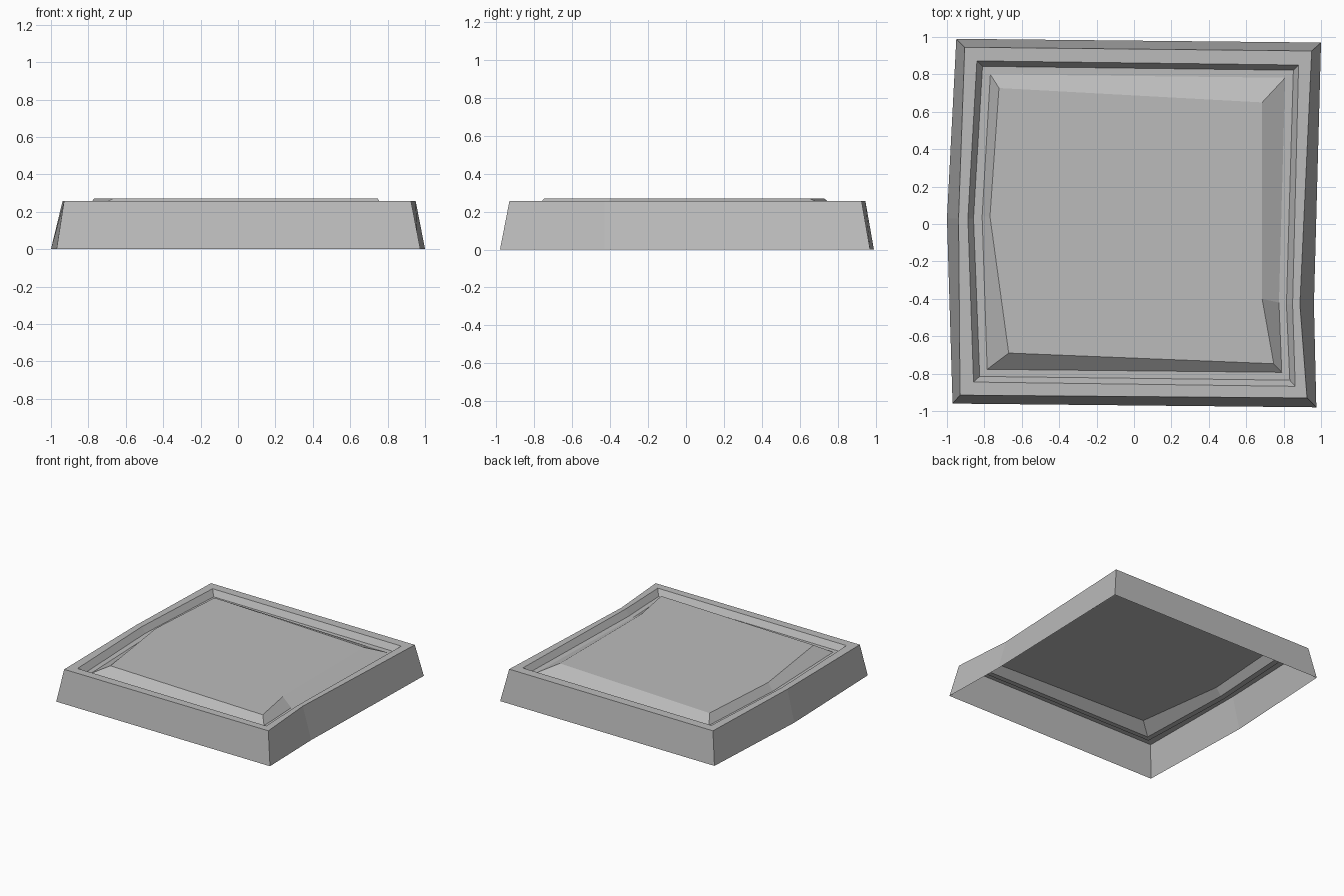
import bpy
import bmesh

cube = bpy.data.objects.get("Cube")
if cube:
    bpy.data.objects.remove(cube, do_unlink=True)


def make_material(name, colour):
    material = bpy.data.materials.new(name)
    material.use_nodes = True
    material.diffuse_color = colour
    shader = material.node_tree.nodes["Principled BSDF"]
    shader.inputs["Base Color"].default_value = colour
    shader.inputs["Roughness"].default_value = 0.9
    return material


def loft(name, rings, material, capped=False):
    """Join six-sided outlines, given as (height, points), into an open shell."""
    bm = bmesh.new()
    loops = [[bm.verts.new((x, y, height)) for x, y in outline]
             for height, outline in rings]
    for lower, upper in zip(loops, loops[1:]):
        for i in range(len(lower)):
            j = (i + 1) % len(lower)
            bm.faces.new((lower[i], lower[j], upper[j], upper[i]))
    if capped:
        bm.faces.new(loops[-1])
    bm.normal_update()
    mesh = bpy.data.meshes.new(name)
    bm.to_mesh(mesh)
    bm.free()
    mesh.materials.append(material)
    part = bpy.data.objects.new(name, mesh)
    bpy.context.collection.objects.link(part)
    return part


# Irregular outlines, counter-clockwise: front left, front right,
# right bend, back right, back left, left bend
wall_foot = [(-.97, -.96), (.975, -.98), (.962, -.43), (1, .97), (-.95, .99), (-1, .03)]
wall_top = [(-.93, -.915), (.925, -.93), (.887, -.43), (.95, .925), (-.905, .945), (-.938, .03)]
rim_inner = [(-.858, -.845), (.862, -.868), (.848, -.43), (.88, .85), (-.84, .872), (-.888, .03)]
groove_outer = [(-.825, -.815), (.833, -.835), (.815, -.43), (.852, .822), (-.81, .843), (-.858, .03)]
panel_foot = [(-.785, -.777), (.79, -.793), (.775, -.42), (.808, .782), (-.768, .80), (-.812, .04)]
panel_top = [(-.67, -.69), (.747, -.747), (.685, -.4), (.685, .65), (-.722, .727), (-.77, .04)]

rim_height, groove_height, panel_height = 0.257, 0.21, 0.27

stone = make_material("grey stone", (0.5, 0.5, 0.5, 1))

# Sloping outer wall, flat rim and the step down into the groove
loft("stone_frame", [(0, wall_foot), (rim_height, wall_top),
                     (rim_height, rim_inner), (groove_height, groove_outer)], stone)

# Narrow floor between the frame and the raised slab
loft("groove_floor", [(groove_height, groove_outer), (groove_height, panel_foot)], stone)

# Raised centre slab with uneven chipped bevels
loft("centre_slab", [(groove_height, panel_foot), (panel_height, panel_top)], stone, capped=True)
